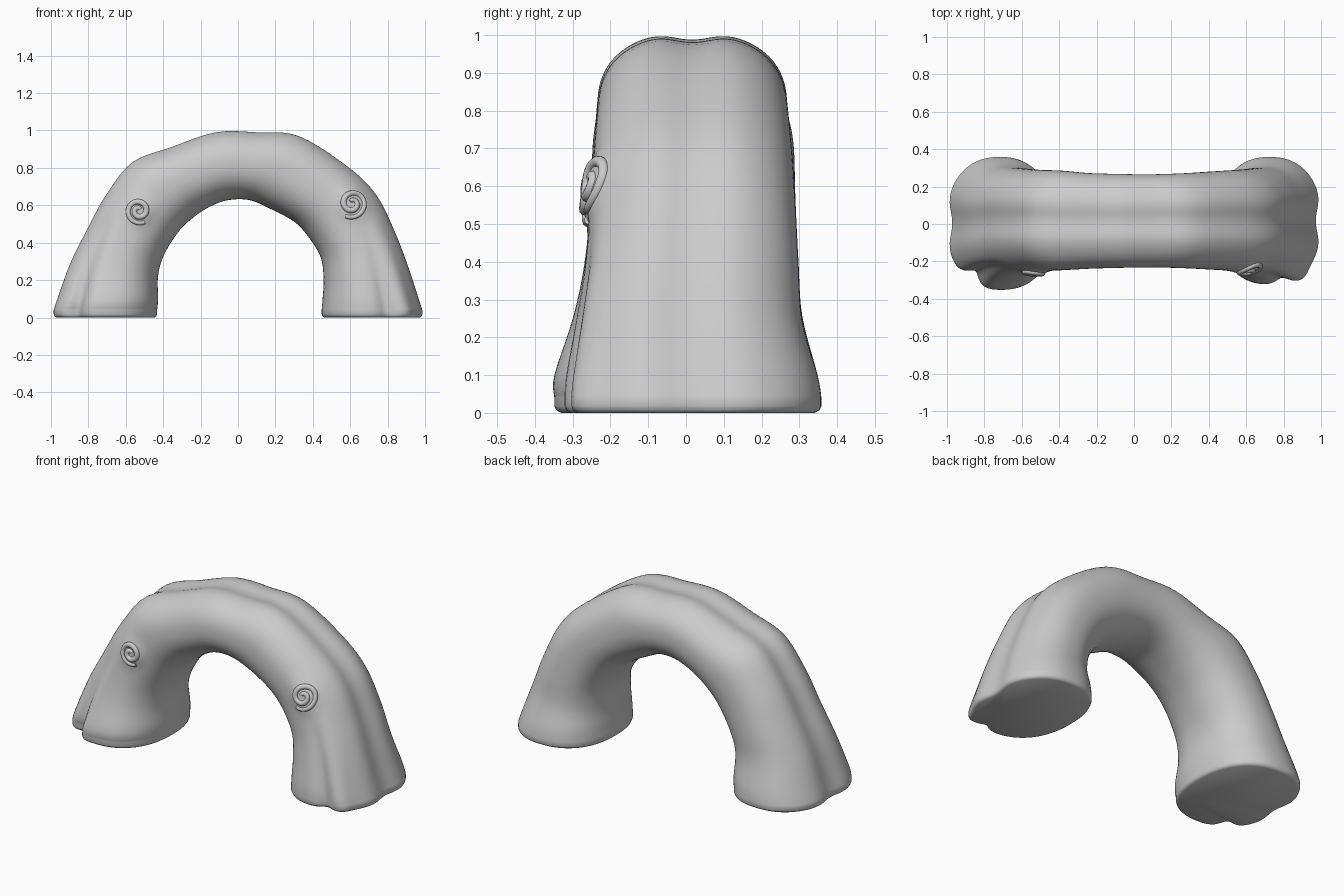
import bpy, bmesh, math
from mathutils import Vector
from mathutils.bvhtree import BVHTree

if "Cube" in bpy.data.objects:
    bpy.data.objects.remove(bpy.data.objects["Cube"])

# stations along the arch: outer x, z, inner x, z, front y, back y
STATIONS = [
    (-1.00, 0.04, -0.435, 0.04, -0.345, 0.355),
    (-0.98, 0.10, -0.43, 0.10, -0.345, 0.345),
    (-0.91, 0.29, -0.43, 0.22, -0.295, 0.305),
    (-0.82, 0.47, -0.40, 0.33, -0.265, 0.295),
    (-0.71, 0.67, -0.32, 0.46, -0.250, 0.287),
    (-0.57, 0.84, -0.23, 0.545, -0.245, 0.283),
    (-0.36, 0.92, -0.14, 0.60, -0.237, 0.27),
    (-0.12, 1.00, -0.05, 0.63, -0.232, 0.265),
    (0.10, 1.00, 0.06, 0.63, -0.230, 0.263),
    (0.33, 0.98, 0.17, 0.585, -0.233, 0.268),
    (0.60, 0.81, 0.30, 0.515, -0.243, 0.28),
    (0.75, 0.66, 0.38, 0.43, -0.250, 0.287),
    (0.85, 0.46, 0.445, 0.32, -0.265, 0.295),
    (0.92, 0.28, 0.46, 0.20, -0.290, 0.305),
    (0.98, 0.10, 0.455, 0.10, -0.315, 0.345),
    (1.00, 0.04, 0.45, 0.04, -0.320, 0.355),
]
SIDES, STEPS = 96, 5
# carved spirals: x, z, radius, mirror sign
SPIRALS = [(-0.53, 0.57, 0.075, 1), (0.61, 0.61, 0.085, -1)]


def spline(p, q, r, s, t):
    return tuple(0.5 * (2*b + (c - a)*t + (2*a - 5*b + 4*c - d)*t*t + (3*b - a - 3*c + d)*t**3)
                 for a, b, c, d in zip(p, q, r, s))


def bump(a, centre, width):
    d = (a - centre + math.pi) % (2 * math.pi) - math.pi
    return math.exp(-(d / width) ** 2)


def section(st, scale=1.0, drop=0.0):
    ox, oz, ix, iz, yf, yb = st
    foot = max(0.0, 1 - oz / 0.6)
    pts = []
    for k in range(SIDES):
        a = 2 * math.pi * k / SIDES
        c, s = math.cos(a), math.sin(a)
        u = math.copysign(abs(c) ** (2 / 2.3), c)
        v = math.copysign(abs(s) ** (2 / 2.3), s)
        f = 1.01 - 0.11 * bump(a, 0, 0.24)
        if ox < 0:
            f -= 0.2 * foot * bump(a, math.radians(-58), 0.2)
        else:
            f += foot * (0.07 * bump(a, math.radians(-56), 0.2) - 0.1 * bump(a, math.radians(-78), 0.15))
        f *= scale
        x = (ox + ix) / 2 + (ox - ix) / 2 * u * f
        z = (oz + iz) / 2 + (oz - iz) / 2 * u * f - drop
        y = (yf + yb) / 2 + (yb - yf) / 2 * v * f
        # soft swelling under each spiral
        if y < 0:
            for sx, sz, r, _ in SPIRALS:
                y -= 0.016 * math.exp(-(math.hypot(x - sx, z - sz) / r) ** 4)
        pts.append((x, y, z))
    return pts


# arch body
n = len(STATIONS)
path = []
for i in range(n - 1):
    p, q, r, s = (STATIONS[min(max(i + d, 0), n - 1)] for d in (-1, 0, 1, 2))
    path += [spline(p, q, r, s, j / STEPS) for j in range(STEPS)]
path.append(STATIONS[-1])
first, last = path[0], path[-1]
sole = [(1.0, 0.022), (0.985, 0.033), (0.95, 0.04)]
rings = [section(first, sc, d) for sc, d in reversed(sole)]
rings += [section(st) for st in path]
rings += [section(last, sc, d) for sc, d in sole]

bm = bmesh.new()
loops = [[bm.verts.new(p) for p in ring] for ring in rings]
for a, b in zip(loops, loops[1:]):
    for k in range(SIDES):
        j = (k + 1) % SIDES
        bm.faces.new((a[k], a[j], b[j], b[k]))
bm.faces.new(loops[0])
bm.faces.new(loops[-1])
bmesh.ops.recalc_face_normals(bm, faces=bm.faces)
surface = BVHTree.FromBMesh(bm)
mesh = bpy.data.meshes.new("arch_body")
bm.to_mesh(mesh)
bm.free()
arch = bpy.data.objects.new("arch_body", mesh)
bpy.context.collection.objects.link(arch)
bpy.context.view_layer.objects.active = arch
arch.select_set(True)
bpy.ops.object.shade_smooth_by_angle(angle=math.radians(45))

# raised spirals laid on the front surface
for sx, sz, r, sign in SPIRALS:
    curve = bpy.data.curves.new("spiral_carving", "CURVE")
    curve.dimensions = "3D"
    curve.bevel_depth = 0.016
    curve.bevel_resolution = 3
    curve.use_fill_caps = True
    line = curve.splines.new("POLY")
    count = 48
    line.points.add(count - 1)
    for k in range(count):
        t = k / (count - 1)
        ang = 0.8 + t * 2 * math.pi * 1.7
        rad = r * (0.15 + 0.75 * t)
        x, z = sx + sign * rad * math.cos(ang), sz + rad * math.sin(ang)
        hit = surface.ray_cast(Vector((x, -1, z)), Vector((0, 1, 0)))[0]
        line.points[k].co = (x, hit.y + 0.002, z, 1)
        line.points[k].radius = 0.7 + 0.3 * math.sin(math.pi * t)
    line.use_smooth = True
    obj = bpy.data.objects.new("spiral_carving", curve)
    bpy.context.collection.objects.link(obj)
